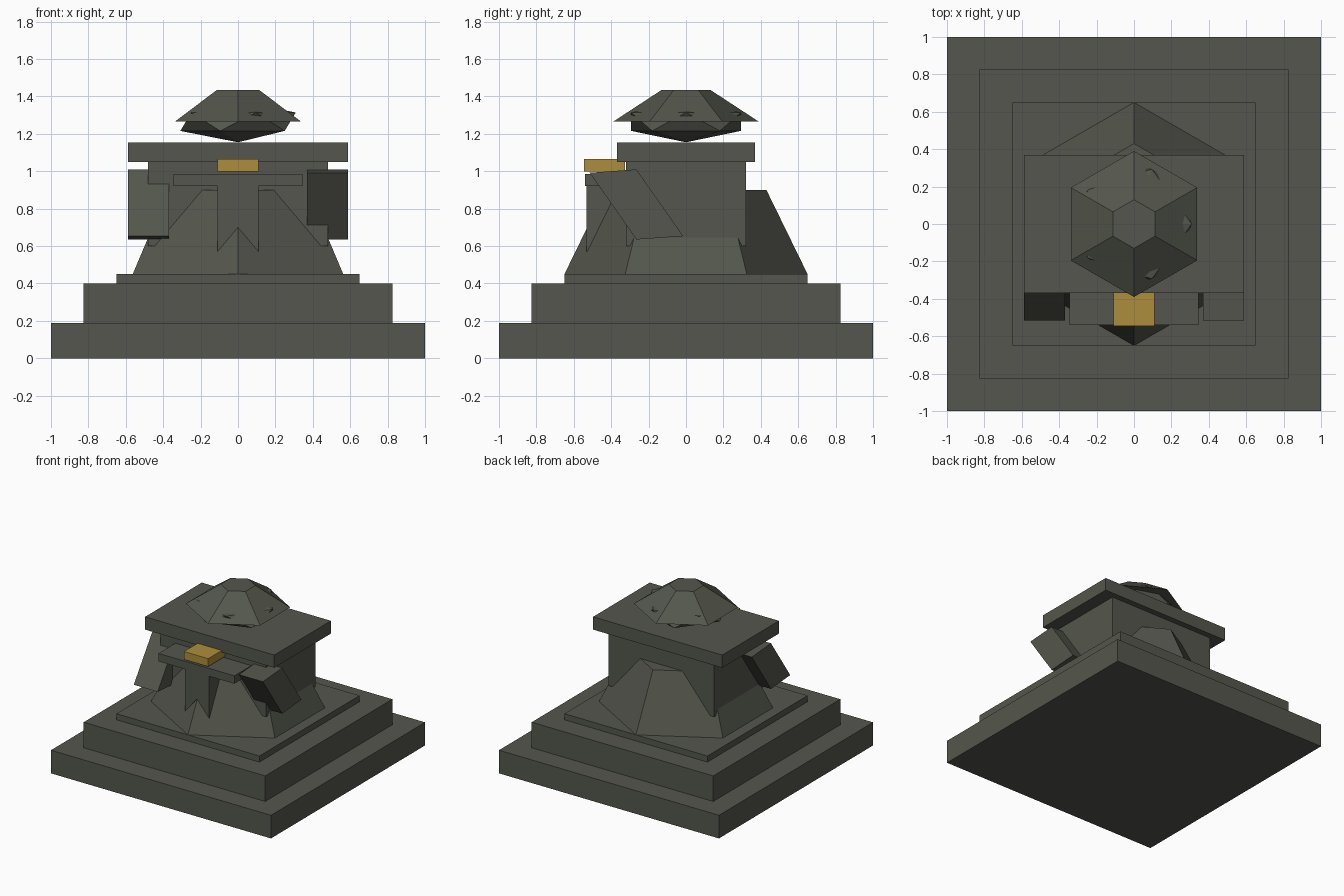
import bpy, math

if "Cube" in bpy.data.objects:
    bpy.data.objects.remove(bpy.data.objects["Cube"])


def material(name, rgb):
    m = bpy.data.materials.new(name)
    m.diffuse_color = (*rgb, 1)
    m.use_nodes = True
    m.node_tree.nodes["Principled BSDF"].inputs["Base Color"].default_value = m.diffuse_color
    return m


STONE = material("dark_stone", (0.088, 0.094, 0.074))
GOLD = material("gold", (0.42, 0.27, 0.045))


def finish(name, mat=STONE):
    ob = bpy.context.object
    ob.name = name
    ob.data.materials.append(mat)
    return ob


def box(name, x, y, z, mat=STONE):
    # box from (min, max) pairs on each axis
    spans = (x, y, z)
    bpy.ops.mesh.primitive_cube_add(size=1, location=[(a + b) / 2 for a, b in spans])
    ob = finish(name, mat)
    ob.scale = [b - a for a, b in spans]
    return ob


def hex_frustum(name, r1, r2, z1, z2):
    # six-sided frustum with corners on the y axis
    bpy.ops.mesh.primitive_cone_add(vertices=6, radius1=r1, radius2=r2,
                                    depth=z2 - z1, location=(0, 0, (z1 + z2) / 2))
    ob = finish(name)
    xs = [abs(v.co.x) for v in ob.data.vertices]
    if max(xs) > 0.95 * r1:
        ob.rotation_euler.z = math.pi / 6
    return ob


def prism(name, profile, axis, lo, hi):
    # extrude a 2D profile along x (profile = y,z) or y (profile = x,z)
    n = len(profile)
    verts = [(d, a, b) if axis == "x" else (a, d, b) for d in (lo, hi) for a, b in profile]
    faces = [list(range(n)), list(range(2 * n - 1, n - 1, -1))]
    faces += [[i, i + n, (i + 1) % n + n, (i + 1) % n] for i in range(n)]
    me = bpy.data.meshes.new(name)
    me.from_pydata(verts, [], faces)
    ob = bpy.data.objects.new(name, me)
    bpy.context.collection.objects.link(ob)
    bpy.context.view_layer.objects.active = ob
    bpy.ops.object.select_all(action="DESELECT")
    ob.select_set(True)
    bpy.ops.object.mode_set(mode="EDIT")
    bpy.ops.mesh.select_all(action="SELECT")
    bpy.ops.mesh.normals_make_consistent(inside=False)
    bpy.ops.object.mode_set(mode="OBJECT")
    return finish(name)


# stepped plinth
for i, (r, z1, z2) in enumerate([(1.0, 0, 0.19), (0.825, 0.19, 0.4), (0.65, 0.4, 0.45)]):
    box(f"plinth_step_{i + 1}", (-r, r), (-r, r), (z1, z2))

# lower body, torso and shoulder slab
hex_frustum("skirt", 0.65, 0.43, 0.45, 0.90)
box("torso", (-0.48, 0.48), (-0.32, 0.32), (0.6, 1.05))
box("shoulder_slab", (-0.587, 0.587), (-0.368, 0.368), (1.05, 1.155))

# slanted arms: the left one leans the opposite way
arm = [(-0.515, 0.992), (-0.265, 1.01), (-0.015, 0.653), (-0.265, 0.635)]
prism("right_arm", arm, "x", 0.37, 0.587)
prism("left_arm", [(y, 1.645 - z) for y, z in arm], "x", -0.587, -0.37)

# front shelf, gold block and notched banner
box("shelf", (-0.345, 0.345), (-0.54, -0.30), (0.92, 0.985))
box("gold_block", (-0.11, 0.11), (-0.545, -0.325), (1.0, 1.065), GOLD)
prism("banner", [(-0.11, 0.925), (-0.11, 0.57), (0, 0.70), (0.11, 0.57), (0.11, 0.925)],
      "y", -0.532, -0.31)

# head: squashed icosahedron under a faceted cap
bpy.ops.mesh.primitive_ico_sphere_add(subdivisions=1, radius=1, location=(0, 0, 1.265))
finish("head").scale = (0.345, 0.345, 0.11)
hex_frustum("cap", 0.39, 0.13, 1.265, 1.435)
